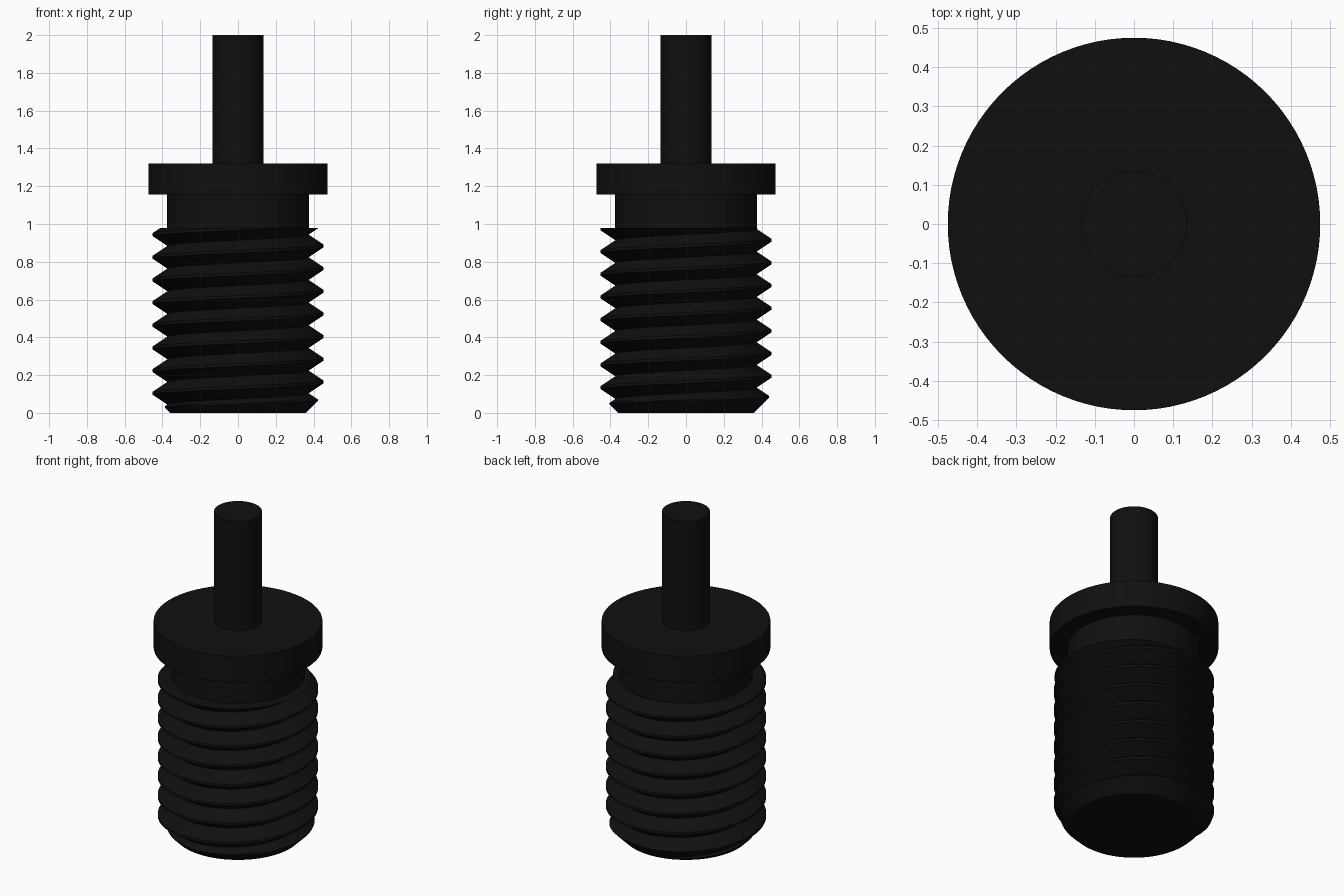
import bpy, bmesh
from math import pi, cos, sin, radians

if "Cube" in bpy.data.objects:
    bpy.data.objects.remove(bpy.data.objects["Cube"])

mat = bpy.data.materials.new("black")
mat.diffuse_color = (0.005, 0.005, 0.005, 1)
mat.use_nodes = True
mat.node_tree.nodes["Principled BSDF"].inputs["Base Color"].default_value = mat.diffuse_color


def finish(obj):
    obj.data.materials.append(mat)
    bpy.ops.object.select_all(action='DESELECT')
    obj.select_set(True)
    bpy.context.view_layer.objects.active = obj
    bpy.ops.object.shade_smooth_by_angle(angle=radians(30))


def cylinder(name, radius, z0, z1):
    bpy.ops.mesh.primitive_cylinder_add(vertices=96, radius=radius, depth=z1 - z0,
                                        location=(0, 0, (z0 + z1) / 2))
    bpy.context.object.name = name
    finish(bpy.context.object)


# Plain turned parts
cylinder("shaft", 0.135, 1.32, 2.0)
cylinder("flange", 0.475, 1.155, 1.32)
cylinder("neck", 0.375, 0.98, 1.155)

# Threaded plug: helical grid clamped between the two end planes
PITCH, TOP, START = 0.12, 0.98, 0.044
ROOT, CREST, FLAT = 0.373, 0.452, 0.0075
CHAMFER = 0.36
SEGS, SUB = 96, 6

# Offsets from a crest over one pitch: flat crest, flank down, flank up
flank = PITCH / 2 - FLAT
offsets = [-FLAT + 0.0]
offsets += [FLAT + flank * i / SUB for i in range(SUB)]
offsets += [PITCH / 2 + flank * i / SUB for i in range(SUB)]


def thread_radius(z, angle):
    d = (z - START - PITCH * angle / (2 * pi)) % PITCH
    d = min(d, PITCH - d)
    r = CREST - (CREST - ROOT) * max(0, d - FLAT) / flank
    return min(r, CHAMFER + z)


bm = bmesh.new()
columns = []
for s in range(SEGS + 1):
    a = 2 * pi * s / SEGS
    col = []
    for turn in range(-3, 11):
        for o in offsets:
            z = START + PITCH * (a / (2 * pi) + turn) + o
            z = min(max(z, 0), TOP)
            r = thread_radius(z, a)
            col.append(bm.verts.new((r * cos(a), r * sin(a), z)))
    columns.append(col)
for c0, c1 in zip(columns, columns[1:]):
    for j in range(len(c0) - 1):
        bm.faces.new((c0[j], c1[j], c1[j + 1], c0[j + 1]))
bmesh.ops.remove_doubles(bm, verts=bm.verts, dist=0.0002)
bmesh.ops.dissolve_degenerate(bm, edges=bm.edges, dist=0.0001)

# Flat end caps
for level in (0, TOP):
    rim = [e for e in bm.edges if e.is_boundary
           and all(abs(v.co.z - level) < 1e-4 for v in e.verts)]
    bmesh.ops.holes_fill(bm, edges=rim, sides=0)
bmesh.ops.recalc_face_normals(bm, faces=bm.faces)

mesh = bpy.data.meshes.new("threaded_plug")
bm.to_mesh(mesh)
bm.free()
plug = bpy.data.objects.new("threaded_plug", mesh)
bpy.context.collection.objects.link(plug)
finish(plug)
